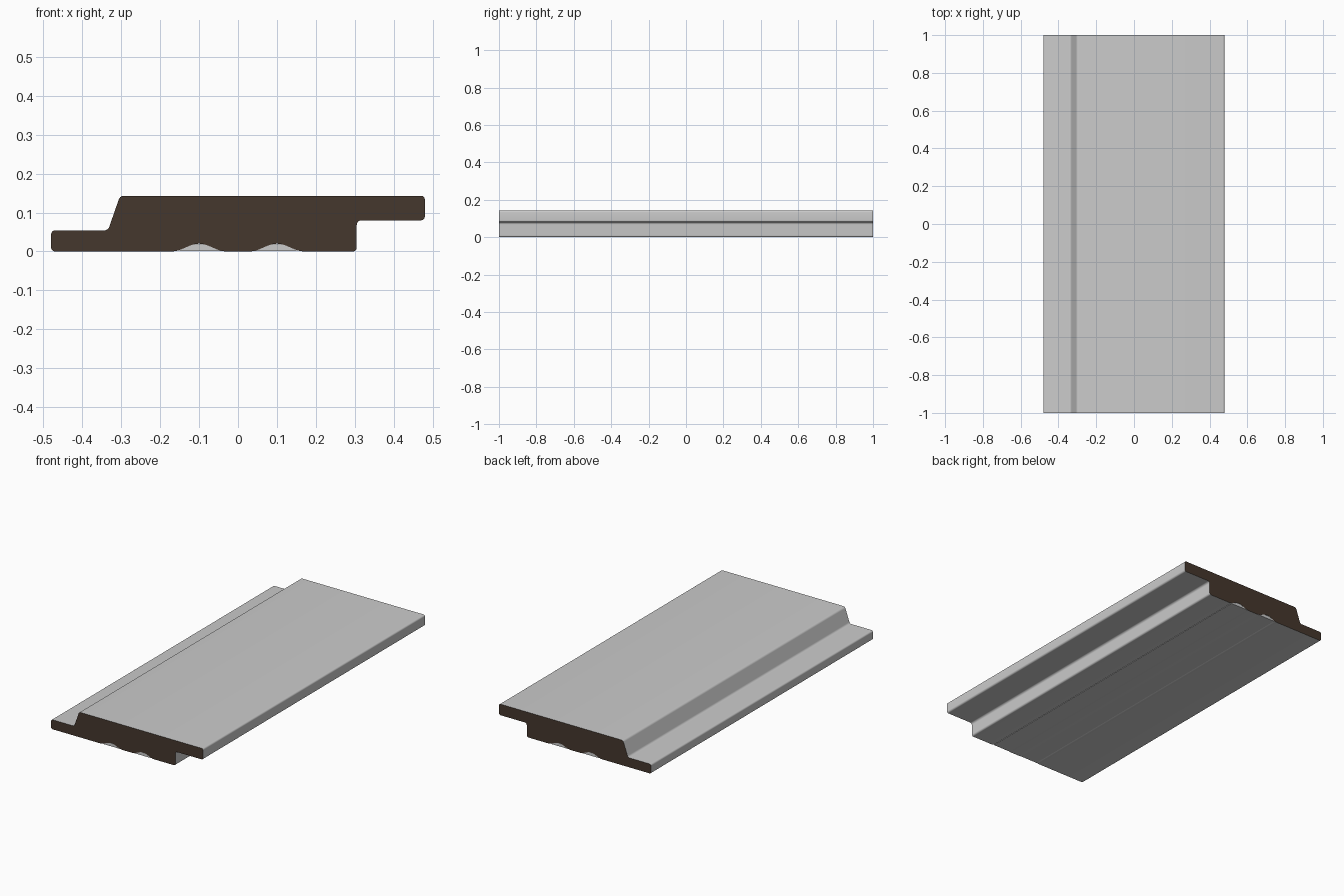
import bpy, bmesh, math
from mathutils import Vector

if "Cube" in bpy.data.objects:
    bpy.data.objects.remove(bpy.data.objects["Cube"])

LENGTH = 2.0


def fillet(p, a, b, r, n=6):
    """Rounded corner at p between neighbours a and b."""
    if r == 0:
        return [p]
    p, a, b = Vector(p), Vector(a), Vector(b)
    u, v = (a - p).normalized(), (b - p).normalized()
    half = u.angle(v) / 2
    d = r / math.tan(half)
    centre = p + (u + v).normalized() * (r / math.sin(half))
    s, e = p + u * d - centre, p + v * d - centre
    sweep = math.pi - 2 * half
    return [tuple(centre + (s * math.sin(sweep * (1 - t)) + e * math.sin(sweep * t)) / math.sin(sweep))
            for t in (i / n for i in range(n + 1))]


def groove(cx, half=0.07, depth=0.02, n=16):
    """Shallow wave-shaped relief groove in the underside."""
    return [(cx + half * t, depth * (1 + math.cos(math.pi * t)) / 2)
            for t in (2 * i / n - 1 for i in range(n + 1))]


def extrude_profile(name, pts, length, mats=()):
    bm = bmesh.new()
    ring = [[bm.verts.new((x, y, z)) for x, z in pts] for y in (-length / 2, length / 2)]
    n = len(pts)
    for i in range(n):
        j = (i + 1) % n
        bm.faces.new((ring[0][i], ring[1][i], ring[1][j], ring[0][j]))
    for r in ring:
        bm.faces.new(r).material_index = 1 if mats else 0
    bmesh.ops.recalc_face_normals(bm, faces=bm.faces)
    me = bpy.data.meshes.new(name)
    bm.to_mesh(me)
    bm.free()
    for m in mats:
        me.materials.append(m)
    ob = bpy.data.objects.new(name, me)
    bpy.context.collection.objects.link(ob)
    bpy.ops.object.select_all(action='DESELECT')
    ob.select_set(True)
    bpy.context.view_layer.objects.active = ob
    bpy.ops.object.shade_smooth_by_angle(angle=math.radians(30))
    return ob


# Materials: grey faces, dark end grain
grey = bpy.data.materials.new("board_grey")
grey.diffuse_color = (0.8, 0.8, 0.8, 1)
grey.use_nodes = True
grey.node_tree.nodes["Principled BSDF"].inputs["Base Color"].default_value = grey.diffuse_color
brown = bpy.data.materials.new("end_grain")
brown.diffuse_color = (0.06, 0.038, 0.026, 1)
brown.use_nodes = True
brown.node_tree.nodes["Principled BSDF"].inputs["Base Color"].default_value = brown.diffuse_color

# Board: lapped profile with tongue on the left and overhang on the right
corners = [(0.305, 0.0, 0.01), (0.305, 0.08, 0.012), (0.48, 0.08, 0.01), (0.48, 0.143, 0.01),
           (-0.303, 0.143, 0.014), (-0.334, 0.054, 0.014), (-0.48, 0.054, 0.01), (-0.48, 0.0, 0.01)]
profile = groove(-0.1) + groove(0.1)
for i, (x, z, r) in enumerate(corners):
    a = corners[i - 1][:2] if i else (0.17, 0.0)
    b = corners[i + 1][:2] if i + 1 < len(corners) else (-0.17, 0.0)
    profile += fillet((x, z), a, b, r)
extrude_profile("lap_board", profile, LENGTH, (grey, brown))

# Grey backing strip filling the underside grooves
extrude_profile("groove_backing", [(-0.15, 0.001), (0.15, 0.001), (0.15, 0.018), (-0.15, 0.018)],
                LENGTH - 0.002)
